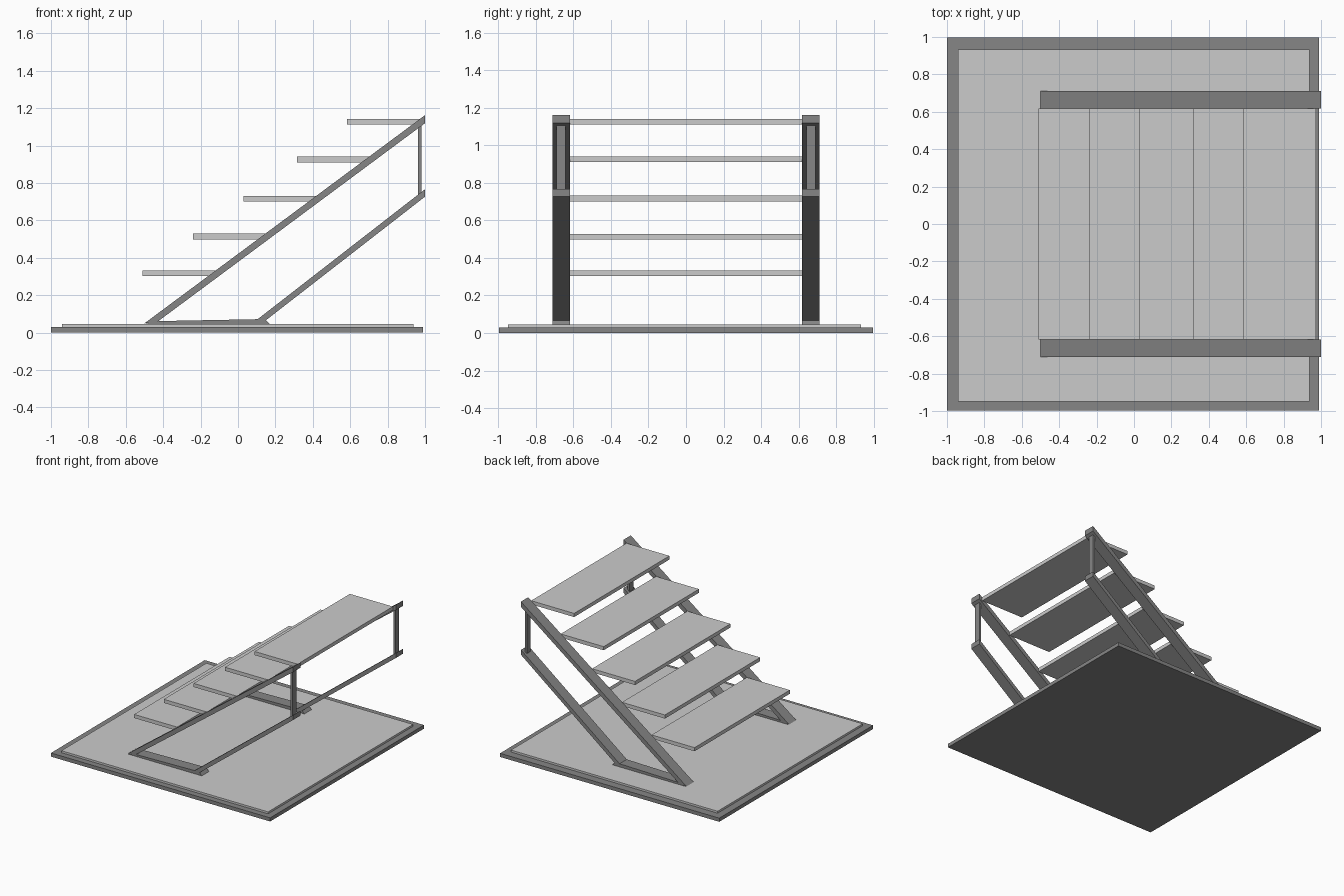
import bpy

if "Cube" in bpy.data.objects:
    bpy.data.objects.remove(bpy.data.objects["Cube"])

dark = bpy.data.materials.new("dark_grey")
dark.diffuse_color = (0.24, 0.24, 0.24, 1)
dark.use_nodes = True
dark.node_tree.nodes["Principled BSDF"].inputs["Base Color"].default_value = dark.diffuse_color


def add_mesh(name, verts, faces, mat=None):
    me = bpy.data.meshes.new(name)
    me.from_pydata(verts, [], faces)
    ob = bpy.data.objects.new(name, me)
    bpy.context.collection.objects.link(ob)
    if mat:
        me.materials.append(mat)
    return ob


def extrude_y(name, profile, y0, y1, mat=None):
    """Extrude an anticlockwise (x, z) profile from y0 to y1."""
    n = len(profile)
    verts = [(x, y, z) for y in (y0, y1) for x, z in profile]
    faces = [list(range(n)), list(range(2 * n - 1, n - 1, -1))]
    faces += [(i, i + n, (i + 1) % n + n, (i + 1) % n) for i in range(n)]
    return add_mesh(name, verts, faces, mat)


def box(name, x0, x1, y0, y1, z0, z1, mat=None):
    return extrude_y(name, [(x0, z0), (x1, z0), (x1, z1), (x0, z1)], y0, y1, mat)


# Base plate with inset floor panel
box("base_plate", -1, 0.99, -0.997, 0.997, 0, 0.03, dark)
box("floor_panel", -0.94, 0.937, -0.948, 0.932, 0.03, 0.046)

# Side frames: sloping stringer, foot, lower brace and short post
stringer = [(-0.5, 0.05), (-0.435, 0.055), (1.0, 1.12), (1.0, 1.163)]
foot = [(-0.5, 0.046), (0.17, 0.046), (0.15, 0.067), (0.105, 0.072), (-0.42, 0.062)]
brace = [(0.105, 0.072), (0.15, 0.067), (1.0, 0.727), (1.0, 0.767)]
for side, s in (("left", 1), ("right", -1)):
    y0, y1 = sorted((s * 0.618, s * 0.712))
    extrude_y(side + "_stringer", stringer, y0, y1, dark)
    extrude_y(side + "_foot", foot, y0, y1, dark)
    extrude_y(side + "_lower_brace", brace, y0, y1, dark)
    p0, p1 = sorted((s * 0.642, s * 0.69))
    box(side + "_post", 0.962, 0.98, p0, p1, 0.73, 1.12, dark)

# Treads
treads = [(-0.51, 0.303), (-0.241, 0.499), (0.03, 0.702), (0.315, 0.911), (0.583, 1.112)]
for i, (x, z) in enumerate(treads):
    box(f"tread_{i + 1}", x, x + 0.39, -0.618, 0.618, z, z + 0.03)
